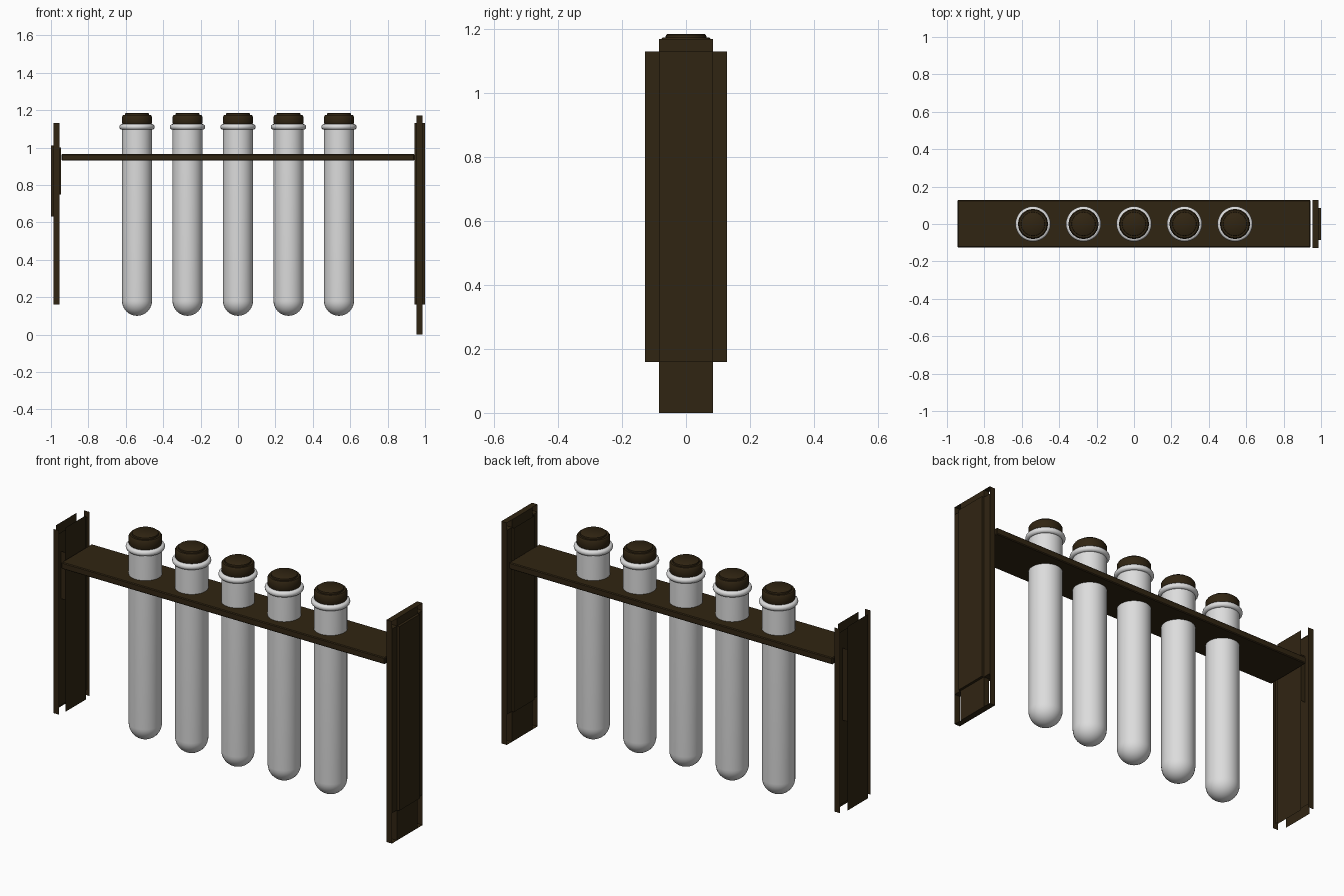
import bpy, bmesh, math
from mathutils import Vector

cube = bpy.data.objects.get("Cube")
if cube:
    bpy.data.objects.remove(cube, do_unlink=True)


def material(name, color):
    m = bpy.data.materials.new(name)
    m.use_nodes = True
    m.diffuse_color = (*color, 1)
    bsdf = m.node_tree.nodes["Principled BSDF"]
    bsdf.inputs["Base Color"].default_value = (*color, 1)
    bsdf.inputs["Roughness"].default_value = 0.6
    return m


WOOD = material("dark_wood", (0.03, 0.018, 0.006))
GLASS = material("pale_glass", (0.72, 0.72, 0.72))


def finish(name, bm, mat, smooth=False):
    mesh = bpy.data.meshes.new(name)
    bm.to_mesh(mesh)
    bm.free()
    mesh.materials.append(mat)
    ob = bpy.data.objects.new(name, mesh)
    bpy.context.collection.objects.link(ob)
    if smooth:
        bpy.ops.object.select_all(action='DESELECT')
        ob.select_set(True)
        bpy.context.view_layer.objects.active = ob
        bpy.ops.object.shade_smooth_by_angle(angle=math.radians(40))
    return ob


def add_box(bm, xs, ys, zs):
    """Axis-aligned box between pairs of limits."""
    verts = bmesh.ops.create_cube(bm, size=1)["verts"]
    for v in verts:
        v.co = Vector(lim[0] if c < 0 else lim[1]
                      for c, lim in zip(v.co, (xs, ys, zs)))


def add_sheet(bm, xs, ys, zs):
    """Flat rectangle; exactly one pair of limits is equal."""
    (x0, x1), (y0, y1), (z0, z1) = xs, ys, zs
    if x0 == x1:
        pts = [(x0, y0, z0), (x0, y1, z0), (x0, y1, z1), (x0, y0, z1)]
    elif y0 == y1:
        pts = [(x0, y0, z0), (x1, y0, z0), (x1, y0, z1), (x0, y0, z1)]
    else:
        pts = [(x0, y0, z0), (x1, y0, z0), (x1, y1, z0), (x0, y1, z0)]
    bm.faces.new([bm.verts.new(p) for p in pts])


def lathe(name, profile, x, mat, steps=32):
    """Spin an (r, z) profile around the vertical axis at x."""
    bm = bmesh.new()
    verts = [bm.verts.new((r, 0, z)) for r, z in profile]
    edges = [bm.edges.new(pair) for pair in zip(verts, verts[1:])]
    bmesh.ops.spin(bm, geom=verts + edges, cent=(0, 0, 0), axis=(0, 0, 1),
                   angle=math.tau, steps=steps)
    bmesh.ops.remove_doubles(bm, verts=bm.verts, dist=0.0005)
    bmesh.ops.recalc_face_normals(bm, faces=bm.faces)
    ob = finish(name, bm, mat, smooth=True)
    ob.location.x = x
    return ob


WIDE, NARROW = 0.128, 0.085
LOW, HIGH, TOP = 0.16, 1.13, 1.17

# Shelf carrying the tubes
bm = bmesh.new()
add_box(bm, (-0.943, 0.943), (-0.125, WIDE), (0.93, 0.965))
bmesh.ops.bevel(bm, geom=bm.edges[:], offset=0.004, segments=1, affect='EDGES')
finish("shelf", bm, WOOD)

# Left end panel: cross-shaped core, raised faces, thin edge strips and caps
bm = bmesh.new()
core = (0.955, 0.987)
add_box(bm, core, (-WIDE, WIDE), (LOW, HIGH))
add_box(bm, core, (-NARROW, NARROW), (0, TOP))
add_box(bm, (core[1], 1.0), (-NARROW, NARROW), (LOW, HIGH))
for y in (-WIDE, WIDE):
    add_sheet(bm, core, (y, y), (0, TOP))
for y in (-NARROW, NARROW):
    add_sheet(bm, (0.943, core[0]), (y, y), (LOW, HIGH))
add_sheet(bm, (0.943, 0.943), (-NARROW, NARROW), (LOW, HIGH))
for z in (0, TOP):
    add_sheet(bm, core, (-WIDE, WIDE), (z, z))
finish("left_end_panel", bm, WOOD)

# Right end panel: open sheets only
bm = bmesh.new()
for y in (-WIDE, WIDE):
    add_sheet(bm, (-0.987, -0.955), (y, y), (LOW, HIGH))
for x in (-1.0, -0.947):
    add_sheet(bm, (x, x), (-NARROW, NARROW), (LOW, HIGH))
add_sheet(bm, (-0.971, -0.971), (-WIDE, WIDE), (0.19, 1.1))
for y in (-NARROW, NARROW):
    add_sheet(bm, (-1.0, -0.971), (y, y), (0.63, 1.01))
    add_sheet(bm, (-0.971, -0.947), (y, y), (0.75, 1.0))
finish("right_end_panel", bm, WOOD)

# Tubes with rolled rims and stoppers
R = 0.08
tube = [(R * math.sin(a), 0.18 - R * math.cos(a))
        for a in (math.pi / 2 * i / 10 for i in range(11))]
tube += [(R, 1.125), (0.07, 1.125)]
rim = [(0.08 + 0.014 * math.cos(a), 1.11 + 0.015 * math.sin(a))
       for a in (math.tau * i / 12 for i in range(13))]
stopper = [(0, 1.12), (0.075, 1.12), (0.08, 1.13), (0.08, 1.165), (0.074, 1.174),
           (0.064, 1.174), (0.063, 1.182), (0.059, 1.185), (0, 1.185)]
for i in range(5):
    x = 0.27 * (i - 2)
    lathe(f"tube_{i + 1}", tube, x, GLASS)
    lathe(f"tube_rim_{i + 1}", rim, x, GLASS)
    lathe(f"stopper_{i + 1}", stopper, x, WOOD)
